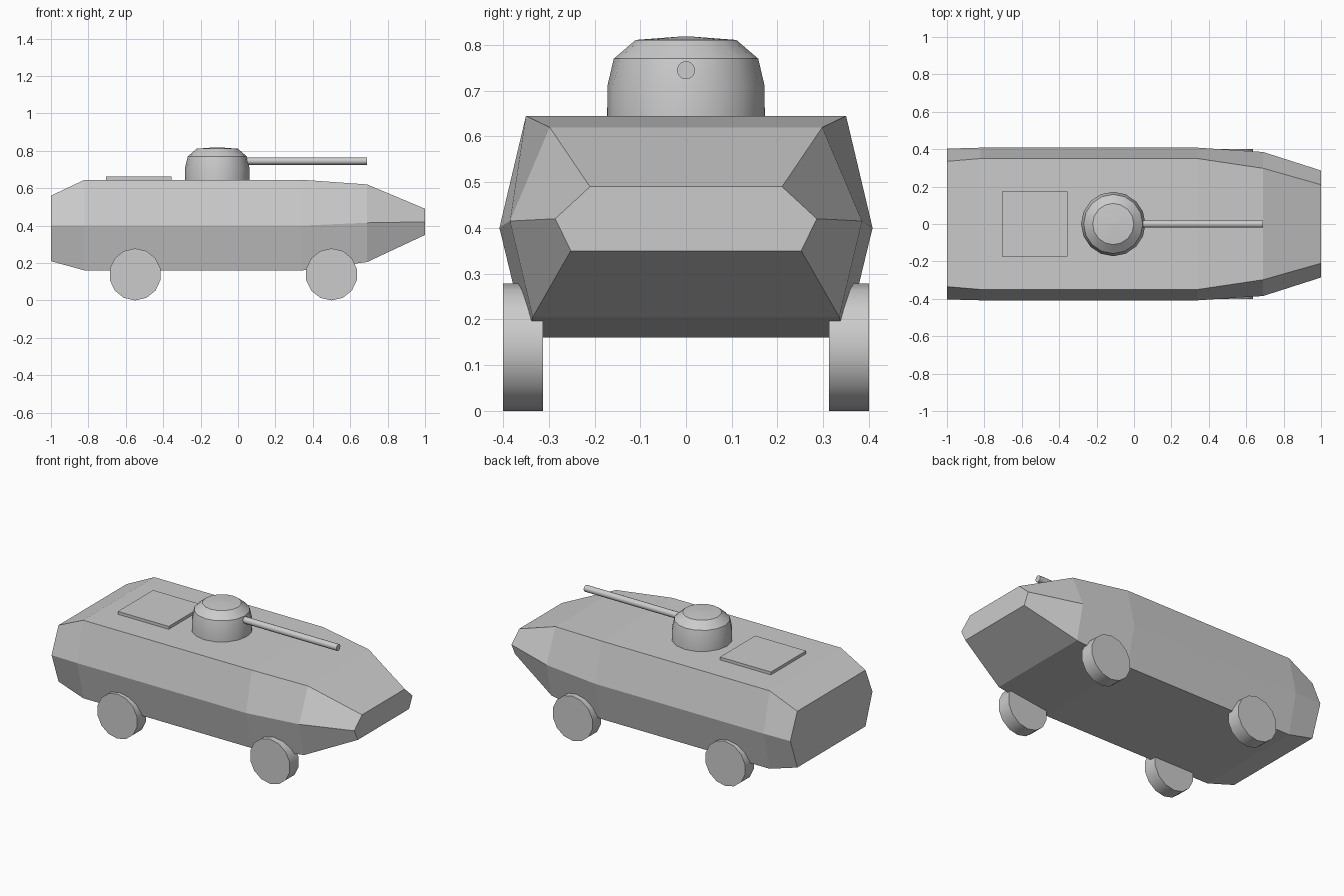
import bpy, bmesh, math

if "Cube" in bpy.data.objects:
    bpy.data.objects.remove(bpy.data.objects["Cube"])

def make_object(name, bm, smooth=False):
    bmesh.ops.recalc_face_normals(bm, faces=bm.faces)
    mesh = bpy.data.meshes.new(name)
    bm.to_mesh(mesh)
    bm.free()
    obj = bpy.data.objects.new(name, mesh)
    bpy.context.collection.objects.link(obj)
    if smooth:
        bpy.ops.object.select_all(action='DESELECT')
        obj.select_set(True)
        bpy.context.view_layer.objects.active = obj
        bpy.ops.object.shade_smooth_by_angle(angle=math.radians(35))
    return obj

def lathe(name, profile, sides, location, rotation=(0, 0, 0), offset=0.0):
    """Closed solid from (radius, height) rings around local z."""
    bm = bmesh.new()
    rings = []
    for r, h in profile:
        angles = [offset + 2 * math.pi * i / sides for i in range(sides)]
        rings.append([bm.verts.new((r * math.cos(a), r * math.sin(a), h)) for a in angles])
    for a, b in zip(rings, rings[1:]):
        for i in range(sides):
            j = (i + 1) % sides
            bm.faces.new((a[i], a[j], b[j], b[i]))
    bm.faces.new(rings[0])
    bm.faces.new(rings[-1])
    obj = make_object(name, bm, True)
    obj.location, obj.rotation_euler = location, rotation
    return obj

# Hull: six-sided sections as x, (half width, z) for bottom, middle, top
sections = [
    (-1.00, (0.335, 0.21), (0.403, 0.40), (0.335, 0.56)),
    (-0.82, (0.350, 0.16), (0.408, 0.40), (0.350, 0.645)),
    (0.34, (0.350, 0.16), (0.408, 0.40), (0.350, 0.645)),
    (0.69, (0.335, 0.205), (0.385, 0.415), (0.298, 0.62)),
    (1.00, (0.252, 0.35), (0.286, 0.42), (0.210, 0.49)),
]
bm = bmesh.new()
loops = []
for x, *half in sections:
    points = [(w, z) for w, z in half] + [(-w, z) for w, z in reversed(half)]
    loops.append([bm.verts.new((x, y, z)) for y, z in points])
for a, b in zip(loops, loops[1:]):
    for i in range(6):
        j = (i + 1) % 6
        bm.faces.new((a[i], a[j], b[j], b[i]))
bm.faces.new(loops[0])
bm.faces.new(loops[-1])
make_object("hull", bm)

# Rear deck hatch
bm = bmesh.new()
bmesh.ops.create_cube(bm, size=1)
bmesh.ops.scale(bm, vec=(0.35, 0.346, 0.03), verts=bm.verts)
bmesh.ops.translate(bm, vec=(-0.53, 0, 0.648), verts=bm.verts)
make_object("rear_hatch", bm)

# Domed turret and gun
lathe("turret", [(0.172, 0.63), (0.172, 0.71), (0.158, 0.77), (0.11, 0.811), (0.018, 0.818)],
      16, (-0.111, 0, 0))
lathe("gun_barrel", [(0.02, 0), (0.02, 0.69)], 12, (0, 0, 0.745), (0, math.pi / 2, 0))

# Wheels
for end, x in (("rear", -0.55), ("front", 0.50)):
    for side, y in (("right", -0.40), ("left", 0.313)):
        lathe(f"{end}_{side}_wheel", [(0.139, 0), (0.139, 0.087)], 14,
              (x, y, 0.139), (-math.pi / 2, 0, 0), math.pi / 2)
